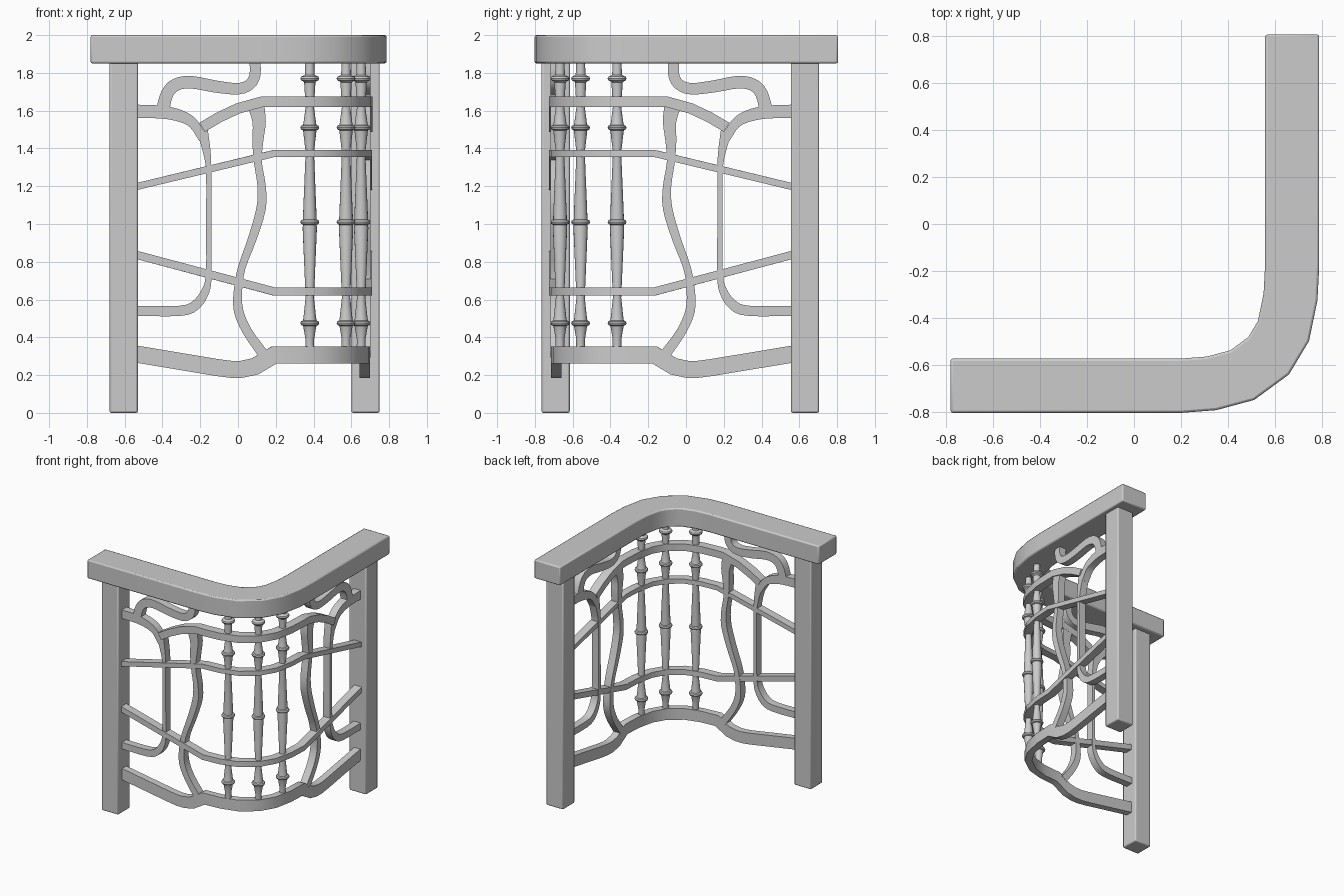
import bpy, bmesh, math
from mathutils import Vector

if "Cube" in bpy.data.objects:
    bpy.data.objects.remove(bpy.data.objects["Cube"])

FY, SX, OFF = -0.687, 0.672, 0.025      # front plane y, side plane x, mirror offset
CURVE = [(0.33, -0.677), (0.46, -0.642), (0.572, -0.56), (0.635, -0.455), (0.665, -0.31)]


def front(u, z):
    return Vector((u, FY, z))


def side(u, z):
    return Vector((SX, OFF - u, z))


def finish(name, bm, bevel=0):
    bmesh.ops.recalc_face_normals(bm, faces=bm.faces)
    me = bpy.data.meshes.new(name)
    bm.to_mesh(me)
    bm.free()
    ob = bpy.data.objects.new(name, me)
    bpy.context.collection.objects.link(ob)
    if bevel:
        m = ob.modifiers.new("bevel", 'BEVEL')
        m.width, m.segments, m.limit_method = bevel, 2, 'ANGLE'
        m.angle_limit = math.radians(50)
    bpy.ops.object.select_all(action='DESELECT')
    ob.select_set(True)
    bpy.context.view_layer.objects.active = ob
    bpy.ops.object.shade_smooth_by_angle(angle=math.radians(32))
    return ob


def mitre(a, b):
    """Averaged direction and stretch factor of two segments."""
    t = (a + b).normalized()
    return t, 1 / max(t.dot(b), 0.6)


def sweep(name, pts, widths, depth, shift=0, bevel=0):
    """Rectangular bar along pts: width lies in the panel, depth across it."""
    bm = bmesh.new()
    n = len(pts)
    segs = [(pts[i + 1] - pts[i]).normalized() for i in range(n - 1)]
    flat = pts[0].y - pts[-1].y
    on_front = all(abs(p.y - FY) < 1e-5 for p in pts)
    on_side = all(abs(p.x - SX) < 1e-5 for p in pts)
    rings = []
    for i, p in enumerate(pts):
        a, b = segs[max(i - 1, 0)], segs[min(i, n - 2)]
        t, k = mitre(a, b)
        if on_front:
            nrm, kd = Vector((0, -1, 0)), 1
        elif on_side:
            nrm, kd = Vector((1, 0, 0)), 1
        else:
            h, kd = mitre(Vector((a.x, a.y, 0)).normalized(), Vector((b.x, b.y, 0)).normalized())
            nrm = Vector((h.y, -h.x, 0))
        w = t.cross(nrm).normalized()
        if on_front or on_side or abs(a.z - b.z) > 1e-4:
            w *= k
        w *= widths[i] / 2
        o, e = nrm * (depth / 2 + shift) * kd, nrm * (shift - depth / 2) * kd
        rings.append([bm.verts.new(p + v) for v in (o + w, o - w, e - w, e + w)])
    for r, s in zip(rings, rings[1:]):
        for j in range(4):
            bm.faces.new((r[j], r[(j + 1) % 4], s[(j + 1) % 4], s[j]))
    bm.faces.new(rings[0])
    bm.faces.new(rings[-1])
    return finish(name, bm, bevel)


def smooth(path, steps=3):
    """Catmull-Rom through (u, z, width) points."""
    P = [Vector(p) for p in path]
    P = [2 * P[0] - P[1]] + P + [2 * P[-1] - P[-2]]
    out = []
    for i in range(1, len(P) - 2):
        a, b, c, d = P[i - 1:i + 3]
        for s in range(steps):
            t = s / steps
            out.append(0.5 * (2 * b + (c - a) * t + (2 * a - 5 * b + 4 * c - d) * t * t
                              + (3 * b - a - 3 * c + d) * t ** 3))
    return out + [P[-2]]


def around(name, path, width, depth, shift=0, bevel=0):
    """Bar running along the front, round the corner and along the side."""
    z = path[-1][1]
    pts = [front(*p) for p in path] + [Vector((x, y, z)) for x, y in CURVE]
    pts += [side(*p) for p in reversed(path)]
    return sweep(name, pts, [width] * len(pts), depth, shift, bevel)


def scroll(name, path, depth=0.06):
    s = smooth(path)
    for tag, f in (("front", front), ("side", side)):
        sweep(f"{tag}_{name}", [f(p.x, p.y) for p in s], [p.z for p in s], depth)


# Handrail
around("handrail", [(-0.78, 1.925), (0.2, 1.925)], 0.15, 0.23, 0, 0.01)

# Square end posts
for name, x, y in (("front_post", -0.605, -0.69), ("side_post", 0.675, 0.63)):
    bm = bmesh.new()
    bmesh.ops.create_cube(bm, size=1)
    for v in bm.verts:
        v.co = Vector((x + v.co.x * 0.15, y + v.co.y * 0.15, 0.93 + v.co.z * 1.86))
    finish(name, bm, 0.01)

# Rails that wrap the corner
around("bottom_rail", [(-0.55, 0.313), (-0.11, 0.24), (-0.04, 0.231), (0.02, 0.231), (0.09, 0.246), (0.19, 0.306)], 0.09, 0.055)
around("lower_rail", [(-0.55, 0.84), (0.19, 0.643)], 0.043, 0.065, 0.005)
around("middle_rail", [(-0.55, 1.195), (0.19, 1.373)], 0.037, 0.065, 0.005)
around("upper_rail", [(-0.19, 1.512), (-0.1, 1.565), (0.0, 1.612), (0.13, 1.648), (0.2, 1.648)], 0.056, 0.07, 0.004)

# Scrollwork, repeated on both wings
scroll("wavy_upright", [(0.095, 1.63, .088), (0.112, 1.54, .07), (0.105, 1.44, .058), (0.105, 1.33, .042),
                        (0.125, 1.2, .044), (0.122, 1.08, .05), (0.075, 0.92, .046), (0.02, 0.77, .04),
                        (0.0, 0.65, .044), (0.003, 0.54, .05), (0.05, 0.43, .05), (0.135, 0.31, .055)])
scroll("slim_upright", [(-0.19, 1.5, .06), (-0.165, 1.38, .04), (-0.155, 1.27, .028), (-0.155, 1.0, .028),
                        (-0.155, 0.74, .03), (-0.172, 0.645, .042), (-0.225, 0.57, .052), (-0.31, 0.54, .054),
                        (-0.55, 0.54, .052)])
scroll("branch", [(-0.55, 1.597, .07), (-0.4, 1.592, .068), (-0.3, 1.57, .062), (-0.235, 1.53, .052), (-0.185, 1.45, .045)])
scroll("top_curl", [(-0.4, 1.6, .07), (-0.375, 1.69, .066), (-0.33, 1.737, .066), (-0.25, 1.751, .066),
                    (-0.12, 1.728, .064), (0.0, 1.716, .06), (0.063, 1.74, .058), (0.09, 1.79, .058), (0.09, 1.87, .058)])

# Turned balusters: (z, radius) shaft profile plus rounded beads
shaft = [(0.3, .024), (0.39, .023), (0.455, .034), (0.5, .034), (0.61, .022), (0.98, .038), (1.04, .036),
         (1.38, .022), (1.49, .035), (1.53, .034), (1.62, .022), (1.75, .03), (1.79, .026), (1.87, .023)]
for i, (x, y) in enumerate(((0.38, -0.667), (0.572, -0.558), (0.652, -0.365))):
    prof = [p for p in shaft]
    for b in (0.475, 1.01, 1.51, 1.77):
        prof += [(b + 0.014 * math.cos(a), 0.036 + 0.014 * math.sin(a))
                 for a in (math.pi * k / 4 for k in range(5))]
    prof.sort()
    bm = bmesh.new()
    n = 16
    rings = [[bm.verts.new((x + r * math.cos(2 * math.pi * j / n), y + r * math.sin(2 * math.pi * j / n), z))
              for j in range(n)] for z, r in prof]
    for r, s in zip(rings, rings[1:]):
        for j in range(n):
            bm.faces.new((r[j], r[(j + 1) % n], s[(j + 1) % n], s[j]))
    bm.faces.new(rings[0])
    bm.faces.new(rings[-1])
    finish(f"baluster_{i + 1}", bm)
